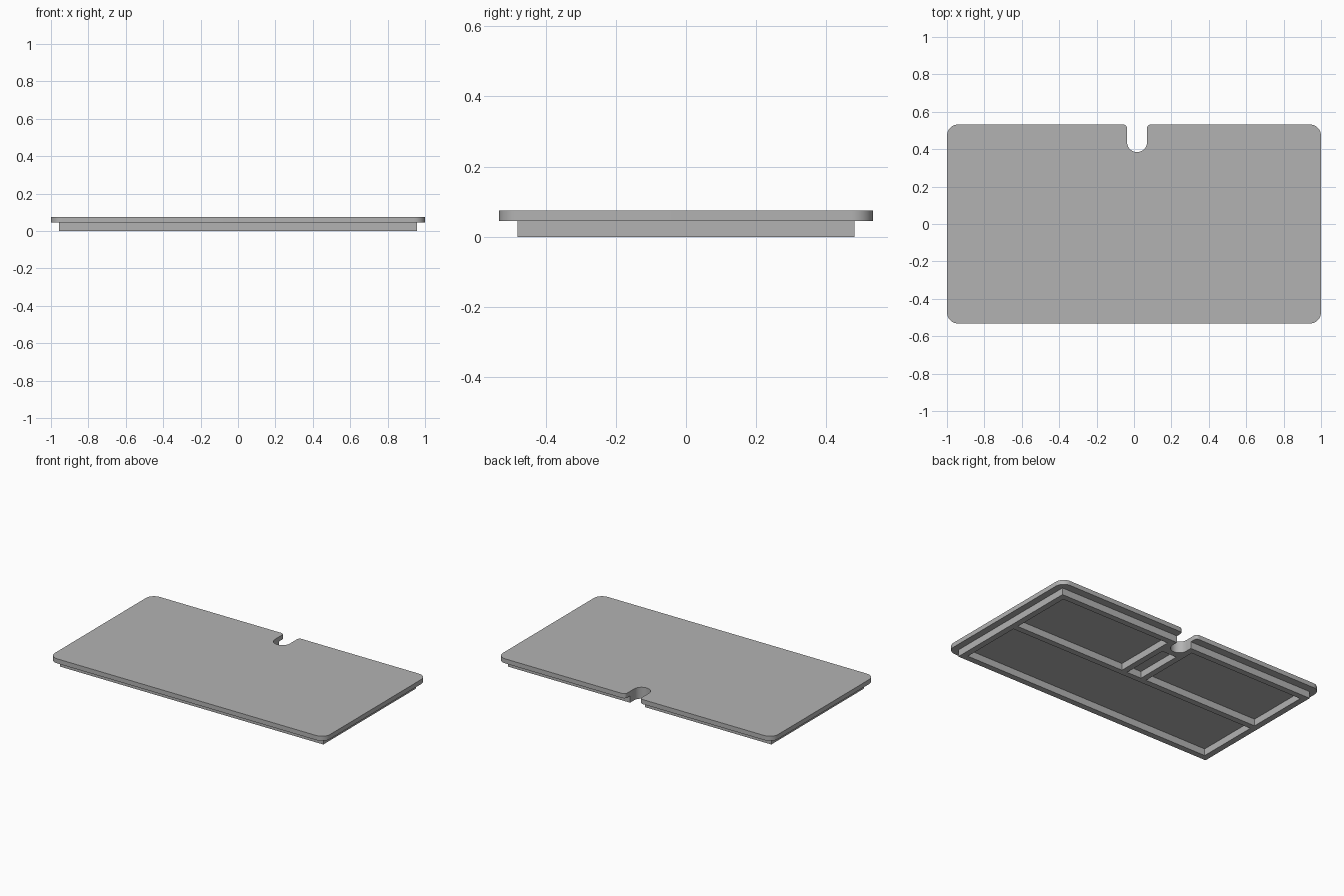
import bpy
import bmesh
from math import cos, sin, radians

cube = bpy.data.objects.get("Cube")
if cube:
    bpy.data.objects.remove(cube, do_unlink=True)

grey = bpy.data.materials.new("neutral_grey")
grey.use_nodes = True
grey.diffuse_color = (0.45, 0.45, 0.45, 1)
grey.node_tree.nodes["Principled BSDF"].inputs["Base Color"].default_value = grey.diffuse_color

HALF_X, HALF_Y = 1.0, 0.532        # lid plate
RIM_X, RIM_Y = 0.956, 0.48         # underside rim
WALL = 0.04
RIB_TOP, LID_TOP = 0.045, 0.075
SLOT_X, SLOT_R, SLOT_Y = 0.0165, 0.0535, 0.438
CORNER, MOUTH = 0.06, 0.02


def arc(cx, cy, r, start, end, steps=10):
    angles = [radians(start + (end - start) * i / steps) for i in range(steps + 1)]
    return [(cx + r * cos(a), cy + r * sin(a)) for a in angles]


def rect(x0, x1, y0, y1):
    return [(x0, y0), (x1, y0), (x1, y1), (x0, y1)]


def extruded(name, loops, z0, z1):
    """Fill an outline with holes and extrude it from z0 to z1."""
    curve = bpy.data.curves.new(name + "_outline", "CURVE")
    curve.dimensions = "2D"
    curve.fill_mode = "BOTH"
    curve.extrude = (z1 - z0) / 2
    for loop in loops:
        spline = curve.splines.new("POLY")
        spline.points.add(len(loop) - 1)
        for point, (x, y) in zip(spline.points, loop):
            point.co = (x, y, 0, 1)
        spline.use_cyclic_u = True
    helper = bpy.data.objects.new(name + "_outline", curve)
    bpy.context.collection.objects.link(helper)
    bpy.context.view_layer.update()
    evaluated = helper.evaluated_get(bpy.context.evaluated_depsgraph_get())
    mesh = bpy.data.meshes.new_from_object(evaluated)
    bpy.data.objects.remove(helper, do_unlink=True)

    bm = bmesh.new()
    bm.from_mesh(mesh)
    bmesh.ops.remove_doubles(bm, verts=bm.verts, dist=0.0001)
    bmesh.ops.translate(bm, verts=bm.verts, vec=(0, 0, (z0 + z1) / 2))
    bmesh.ops.recalc_face_normals(bm, faces=bm.faces)
    bm.to_mesh(mesh)
    bm.free()
    mesh.materials.clear()
    mesh.materials.append(grey)
    obj = bpy.data.objects.new(name, mesh)
    bpy.context.collection.objects.link(obj)
    bpy.ops.object.select_all(action="DESELECT")
    obj.select_set(True)
    bpy.context.view_layer.objects.active = obj
    bpy.ops.object.shade_smooth_by_angle(angle=radians(30))
    return obj


# Rounded lid plate with a flared finger slot in the back edge
cx, cy = HALF_X - CORNER, HALF_Y - CORNER
slot = arc(SLOT_X, SLOT_Y, SLOT_R, 0, -180, 20)
slot_right, slot_left = SLOT_X + SLOT_R, SLOT_X - SLOT_R
mouth_y = HALF_Y - MOUTH
lid = (arc(-cx, -cy, CORNER, 180, 270) + arc(cx, -cy, CORNER, 270, 360)
       + arc(cx, cy, CORNER, 0, 90)
       + arc(slot_right + MOUTH, mouth_y, MOUTH, 90, 180, 6)
       + slot
       + arc(slot_left - MOUTH, mouth_y, MOUTH, 0, 90, 6)
       + arc(-cx, cy, CORNER, 90, 180))
extruded("lid_plate", [lid], RIB_TOP, LID_TOP)

# Underside rim and ribs: one outline with four open pockets
rim = ([(-RIM_X, -RIM_Y), (RIM_X, -RIM_Y), (RIM_X, RIM_Y), (slot_right, RIM_Y)]
       + slot + [(slot_left, RIM_Y), (-RIM_X, RIM_Y)])
in_x, in_y, rib = RIM_X - WALL, RIM_Y - WALL, WALL / 2
pockets = [
    rect(-in_x, in_x, -in_y, -rib),
    rect(slot_right + WALL, in_x, rib, in_y),
    rect(-in_x, slot_left - WALL, rib, in_y),
    rect(slot_left, slot_right, rib, SLOT_Y - SLOT_R - WALL),
]
extruded("underside_ribs", [rim] + pockets, 0, RIB_TOP)
